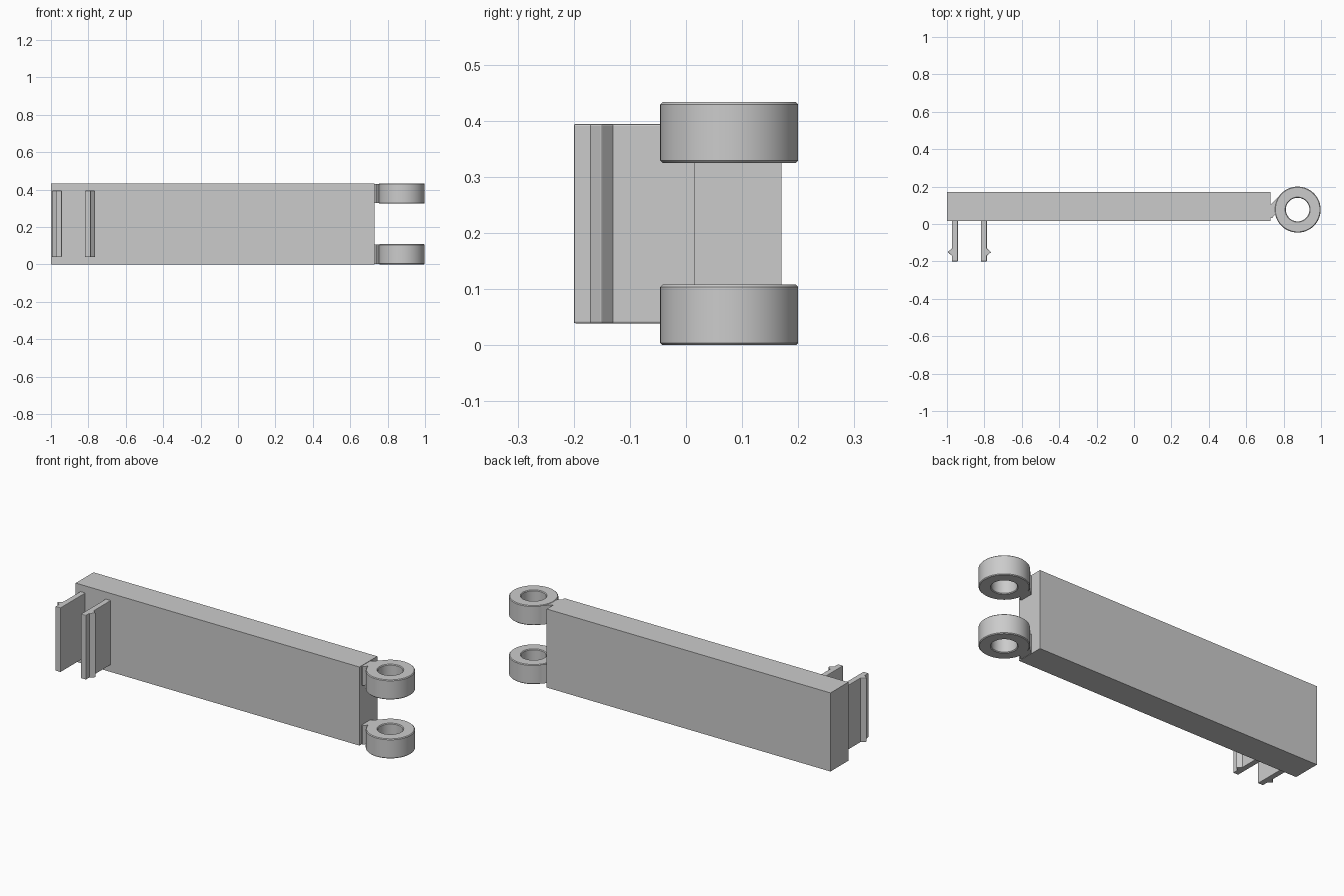
import bpy, bmesh
from math import pi, radians
from mathutils import Vector

old = bpy.data.objects.get("Cube")
if old:
    bpy.data.objects.remove(old, do_unlink=True)

grey = bpy.data.materials.new("plain_grey")
grey.use_nodes = True
COLOUR = (0.6, 0.6, 0.6, 1)
grey.diffuse_color = COLOUR
grey.node_tree.nodes["Principled BSDF"].inputs["Base Color"].default_value = COLOUR

HEIGHT = 0.433
EYE_HEIGHT = 0.108
EYE_CENTRE = Vector((0.875, 0.077, 0))


def finish(name, bm):
    """Turn a bmesh into a named grey object."""
    bmesh.ops.recalc_face_normals(bm, faces=bm.faces)
    mesh = bpy.data.meshes.new(name)
    bm.to_mesh(mesh)
    bm.free()
    mesh.materials.append(grey)
    obj = bpy.data.objects.new(name, mesh)
    bpy.context.collection.objects.link(obj)
    return obj


def prism(name, outline, z0, z1, bevel=0):
    """Extrude an xy outline from z0 to z1."""
    bm = bmesh.new()
    face = bm.faces.new([bm.verts.new((x, y, z0)) for x, y in outline])
    top = bmesh.ops.extrude_face_region(bm, geom=[face])["geom"]
    verts = [v for v in top if isinstance(v, bmesh.types.BMVert)]
    bmesh.ops.translate(bm, verts=verts, vec=(0, 0, z1 - z0))
    obj = finish(name, bm)
    if bevel:
        mod = obj.modifiers.new("soft_edges", "BEVEL")
        mod.width = bevel
        mod.segments = 2
        mod.limit_method = "ANGLE"
        mod.angle_limit = radians(60)
    return obj


def ring(name, z0, z1, outer=0.123, inner=0.063, b=0.004):
    """Spin a rounded rectangular section around the hinge axis."""
    bm = bmesh.new()
    section = [(inner, z0 + b), (inner + b, z0), (outer - b, z0), (outer, z0 + b),
               (outer, z1 - b), (outer - b, z1), (inner + b, z1), (inner, z1 - b)]
    verts = [bm.verts.new(EYE_CENTRE + Vector((r, 0, z))) for r, z in section]
    edges = [bm.edges.new((verts[i - 1], verts[i])) for i in range(len(verts))]
    bmesh.ops.spin(bm, geom=verts + edges, cent=EYE_CENTRE, axis=(0, 0, 1),
                   angle=2 * pi, steps=64, use_merge=True)
    bmesh.ops.remove_doubles(bm, verts=bm.verts, dist=0.0001)
    obj = finish(name, bm)
    bpy.ops.object.select_all(action="DESELECT")
    obj.select_set(True)
    bpy.context.view_layer.objects.active = obj
    bpy.ops.object.shade_smooth_by_angle(angle=radians(30))


# Long flat arm
prism("arm", [(-1, 0.015), (0.73, 0.015), (0.73, 0.17), (-1, 0.17)], 0, HEIGHT)

# Two hinge eyes, each with a tapered neck to the arm
neck = [(0.725, 0.032), (0.738, 0.032), (0.755, 0.05), (0.775, 0.05),
        (0.8, 0.15), (0.778, 0.152), (0.735, 0.107), (0.725, 0.107)]
for label, z in (("lower", 0), ("upper", HEIGHT - EYE_HEIGHT)):
    ring(label + "_hinge_eye", z, z + EYE_HEIGHT)
    prism(label + "_hinge_neck", neck, z + 0.002, z + EYE_HEIGHT - 0.002)

# Pair of snap clips with outward barbs, mirrored about their centre
CLIP_X = -0.88
clip = [(0.062, 0.02), (0.062, -0.2), (0.093, -0.2), (0.093, -0.17),
        (0.116, -0.15), (0.093, -0.13), (0.093, 0.02)]
for label, side in (("right", -1), ("left", 1)):
    prism(label + "_clip", [(CLIP_X + side * x, y) for x, y in clip],
          0.039, 0.394, bevel=0.003)
